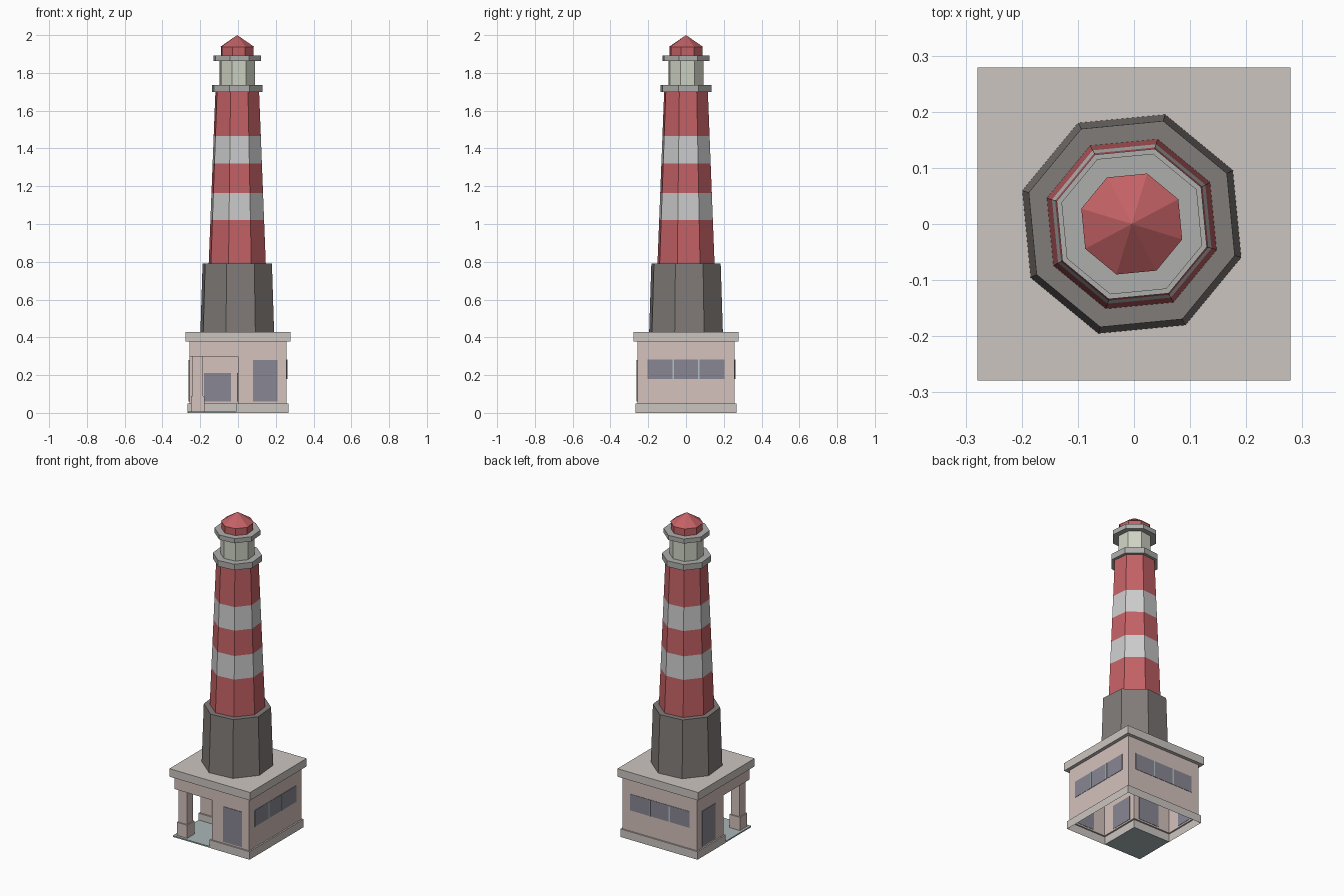
import bpy, bmesh, math

if "Cube" in bpy.data.objects:
    bpy.data.objects.remove(bpy.data.objects["Cube"])

CX = -0.004                 # tower axis
TURN = math.radians(28)     # twist of the octagonal tower
mats = {}
COLORS = {
    "wall": (0.66, 0.54, 0.51, 1), "trim": (0.60, 0.56, 0.53, 1),
    "stone": (0.22, 0.20, 0.19, 1), "red": (0.55, 0.12, 0.13, 1),
    "white": (0.72, 0.70, 0.71, 1), "metal": (0.42, 0.42, 0.41, 1),
    "lamp": (0.62, 0.65, 0.55, 1), "glass": (0.25, 0.24, 0.29, 1),
    "bar": (0.45, 0.55, 0.56, 1), "floor": (0.40, 0.47, 0.47, 1),
}


def finish(name, bm, color):
    bmesh.ops.recalc_face_normals(bm, faces=bm.faces)
    mesh = bpy.data.meshes.new(name)
    bm.to_mesh(mesh)
    bm.free()
    if color not in mats:
        mats[color] = bpy.data.materials.new(color)
        mats[color].diffuse_color = COLORS[color]
    mesh.materials.append(mats[color])
    ob = bpy.data.objects.new(name, mesh)
    bpy.context.collection.objects.link(ob)
    return ob


def prism(name, pts, z0, z1, color, top=True, bottom=True):
    bm = bmesh.new()
    lo = [bm.verts.new((x, y, z0)) for x, y in pts]
    hi = [bm.verts.new((x, y, z1)) for x, y in pts]
    n = len(pts)
    for i in range(n):
        j = (i + 1) % n
        bm.faces.new((lo[i], lo[j], hi[j], hi[i]))
    if top:
        bm.faces.new(hi)
    if bottom:
        bm.faces.new(lo[::-1])
    return finish(name, bm, color)


def box(name, x, y, z, color):
    pts = [(x[0], y[0]), (x[1], y[0]), (x[1], y[1]), (x[0], y[1])]
    return prism(name, pts, z[0], z[1], color)


def box_pair(name, x, y, z, color):
    # the house is symmetric across its x = y diagonal
    box(name + "_a", x, y, z, color)
    box(name + "_b", y, x, z, color)


def octagon(name, profile, color):
    # eight-sided body of revolution from (radius, height) pairs
    bm = bmesh.new()
    rings = []
    for r, z in profile:
        if r == 0:
            rings.append([bm.verts.new((CX, 0, z))] * 8)
        else:
            rings.append([bm.verts.new((CX + r * math.cos(TURN + k * math.pi / 4),
                                        r * math.sin(TURN + k * math.pi / 4), z))
                          for k in range(8)])
    for a, b in zip(rings, rings[1:]):
        for k in range(8):
            m = (k + 1) % 8
            face = list(dict.fromkeys((a[k], a[m], b[m], b[k])))
            bm.faces.new(face)
    return finish(name, bm, color)


def corner_plan(s, c):
    # L-shaped plan with the front left quarter missing
    return [(c, -s), (s, -s), (s, s), (-s, s), (-s, c), (c, c)]


# House shell, open underneath, with plinth and flat roof
W = 0.258
prism("house_walls", corner_plan(W, 0.0), 0.05, 0.38, "wall", top=False, bottom=False)
plinth = prism("plinth", corner_plan(0.267, -0.01), 0, 0.05, "trim", top=False, bottom=False)
bm = bmesh.new()
bm.from_mesh(plinth.data)
rim = [e for e in bm.edges if all(v.co.z > 0.04 for v in e.verts)]
new = bmesh.ops.extrude_edge_only(bm, edges=rim)["geom"]
ledge = [v for v in new if isinstance(v, bmesh.types.BMVert)]
for v in ledge:
    for axis in (0, 1):
        c = v.co[axis]
        v.co[axis] = 0.0 if abs(c) < 0.1 else math.copysign(W, c)
bmesh.ops.recalc_face_normals(bm, faces=bm.faces)
bm.to_mesh(plinth.data)
bm.free()
box("roof_slab", (-0.279, 0.279), (-0.279, 0.279), (0.378, 0.428), "trim")

# Porch: floor, lintel block and corner column
box("porch_floor", (-0.265, -0.01), (-0.265, -0.01), (0, 0.008), "floor")
box("porch_lintel", (-W, 0), (-W, 0), (0.298, 0.38), "wall")
for part, h, z in (("column_base", 0.036, (0.008, 0.09)), ("column_shaft", 0.029, (0.09, 0.298))):
    box(part, (-0.213 - h, -0.213 + h), (-0.213 - h, -0.213 + h), z, "wall")

# Doors, porch windows and the strip windows with glazing bars
box_pair("door", (0.08, 0.21), (-W - 0.003, -W + 0.002), (0.06, 0.28), "glass")
box_pair("porch_window", (-0.18, -0.037), (-0.004, 0.002), (0.06, 0.21), "glass")
box_pair("strip_window", (-0.205, 0.205), (W - 0.002, W + 0.002), (0.18, 0.282), "glass")
for x in (-0.068, 0.068):
    box_pair("window_bar", (x - 0.004, x + 0.004), (W, W + 0.004), (0.18, 0.282), "bar")

# Stone foot of the tower
octagon("tower_foot", [(0.204, 0.428), (0.192, 0.79), (0.155, 0.79)], "stone")

# Striped tapering shaft
levels = [0.79, 1.02, 1.165, 1.32, 1.465, 1.70]


def shaft_radius(z):
    return 0.158 + (0.121 - 0.158) * (z - 0.79) / 0.91


for i, (a, b) in enumerate(zip(levels, levels[1:])):
    octagon("stripe_%d" % (i + 1), [(shaft_radius(a), a), (shaft_radius(b), b)],
            "white" if i % 2 else "red")

# Gallery, lantern room, eaves ring and red cap
octagon("gallery", [(0, 1.70), (0.14, 1.70), (0.14, 1.737), (0, 1.737)], "metal")
octagon("lantern_room", [(0.097, 1.737), (0.097, 1.864)], "lamp")
octagon("eaves_ring", [(0, 1.864), (0.131, 1.864), (0.131, 1.893), (0, 1.893)], "metal")
octagon("red_cap", [(0.09, 1.893), (0.09, 1.938), (0.094, 1.938), (0, 2.0)], "red")

for m in bpy.data.materials:
    if m.users and not m.is_grease_pencil:
        m.use_nodes = True
        m.node_tree.nodes["Principled BSDF"].inputs["Base Color"].default_value = m.diffuse_color
